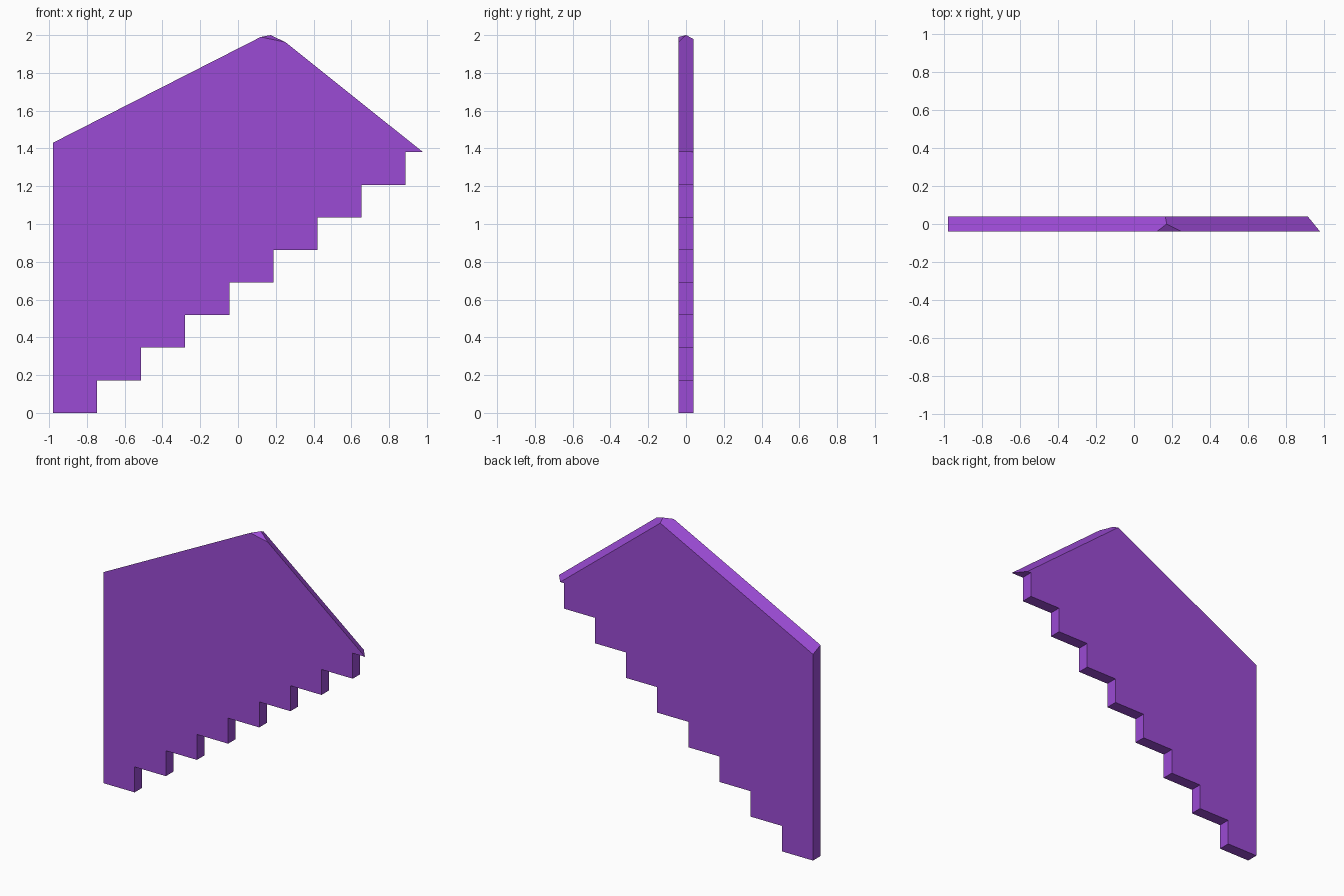
import bpy, bmesh
from mathutils import Vector

if "Cube" in bpy.data.objects:
    bpy.data.objects.remove(bpy.data.objects["Cube"])

HALF = 0.04                    # half thickness of the wall
LEFT, RUN, RISE, STEPS = -0.98, 0.2335, 0.1725, 8
APEX = Vector((0.172, 0, 2.0))

# stepped underside profile, left tall for the roof cuts
profile = [(LEFT, 0)]
for i in range(STEPS):
    x = LEFT + RUN * (i + 1)
    profile += [(x, RISE * i), (x, RISE * (i + 1))]
profile += [(1.1, RISE * STEPS), (1.1, 2.2), (LEFT, 2.2)]

bm = bmesh.new()
face = bm.faces.new([bm.verts.new((x, -HALF, z)) for x, z in profile])
ext = bmesh.ops.extrude_face_region(bm, geom=[face])
bmesh.ops.translate(bm, vec=(0, 2 * HALF, 0),
                    verts=[g for g in ext["geom"] if isinstance(g, bmesh.types.BMVert)])
bmesh.ops.recalc_face_normals(bm, faces=bm.faces)


def slice_top(a, b, c):
    """Remove everything above the plane through three points and cap it."""
    a, b, c = Vector(a), Vector(b), Vector(c)
    n = (b - a).cross(c - a).normalized()
    if n.z < 0:
        n.negate()
    cut = bmesh.ops.bisect_plane(bm, geom=bm.verts[:] + bm.edges[:] + bm.faces[:],
                                 plane_co=a, plane_no=n, clear_outer=True)
    edges = [g for g in cut["geom_cut"] if isinstance(g, bmesh.types.BMEdge)]
    bmesh.ops.holes_fill(bm, edges=edges, sides=0)


# long left slope, steep right slope, small front hip at the peak
slice_top((LEFT, -HALF, 1.43), (0.12, -HALF, 1.99), APEX)
slice_top((0.98, -HALF, 1.38), (0.915, HALF, 1.38), APEX)
slice_top((0.12, -HALF, 1.99), (0.255, -HALF, 1.962), APEX)
bmesh.ops.remove_doubles(bm, verts=bm.verts, dist=0.0005)
bmesh.ops.recalc_face_normals(bm, faces=bm.faces)

mesh = bpy.data.meshes.new("stepped_wall")
bm.to_mesh(mesh)
bm.free()
wall = bpy.data.objects.new("stepped_wall", mesh)
bpy.context.collection.objects.link(wall)

purple = bpy.data.materials.new("purple")
purple.diffuse_color = (0.33, 0.07, 0.66, 1)
purple.use_nodes = True
purple.node_tree.nodes["Principled BSDF"].inputs["Base Color"].default_value = purple.diffuse_color
mesh.materials.append(purple)
